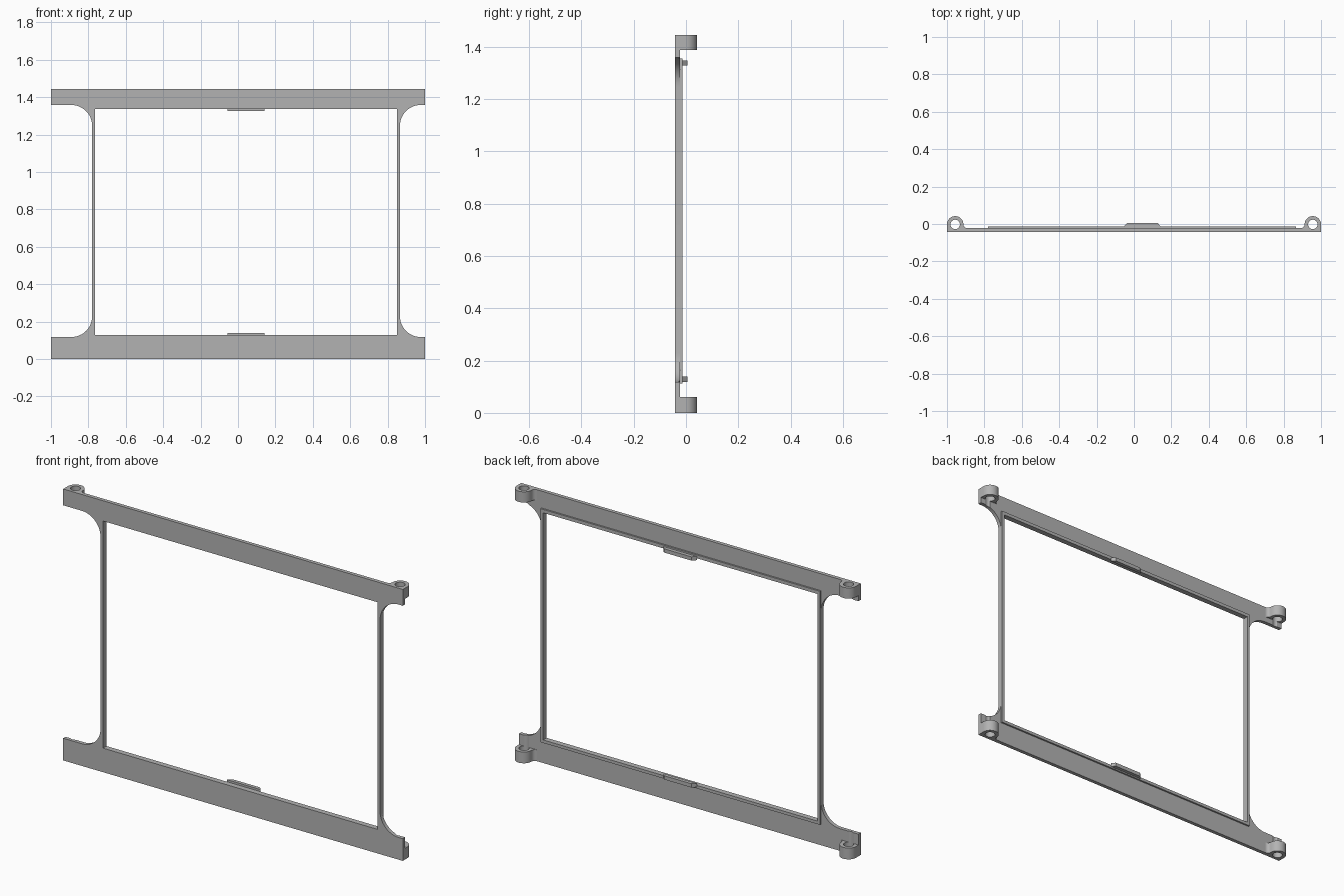
import bpy, bmesh
from math import sin, cos, pi, radians

old = bpy.data.objects.get("Cube")
if old:
    bpy.data.objects.remove(old)

gray = bpy.data.materials.new("gray plastic")
gray.use_nodes = True
gray.diffuse_color = (0.45, 0.45, 0.45, 1)
gray.node_tree.nodes["Principled BSDF"].inputs["Base Color"].default_value = gray.diffuse_color

H = 1.445                       # overall height
FRONT, BACK, RIM = -0.042, -0.022, -0.013
LEFT, RIGHT = -0.78, 0.866      # outer faces of the side strips
WIN = (-0.765, 0.85, 0.128, 1.337)
LUG_X, LUG_Y, LUG_R, HOLE_R = 0.956, -0.002, 0.044, 0.025


def arc(cx, cy, r, a0, a1, n=12):
    steps = [radians(a0 + (a1 - a0) * i / n) for i in range(n + 1)]
    return [(cx + r * cos(a), cy + r * sin(a)) for a in steps]


def prism(name, pts, lo, hi, axis):
    """Extrude a 2D outline: axis 'y' takes (x, z) points, axis 'z' takes (x, y)."""
    bm = bmesh.new()
    place = (lambda p: (p[0], lo, p[1])) if axis == 'y' else (lambda p: (p[0], p[1], lo))
    face = bm.faces.new([bm.verts.new(place(p)) for p in pts])
    top = bmesh.ops.extrude_face_region(bm, geom=[face])
    verts = [v for v in top["geom"] if isinstance(v, bmesh.types.BMVert)]
    d = hi - lo
    bmesh.ops.translate(bm, verts=verts, vec=(0, d, 0) if axis == 'y' else (0, 0, d))
    bmesh.ops.recalc_face_normals(bm, faces=bm.faces)
    mesh = bpy.data.meshes.new(name)
    bm.to_mesh(mesh)
    bm.free()
    ob = bpy.data.objects.new(name, mesh)
    bpy.context.collection.objects.link(ob)
    mesh.materials.append(gray)
    return ob


def select(ob):
    bpy.ops.object.select_all(action='DESELECT')
    ob.select_set(True)
    bpy.context.view_layer.objects.active = ob


def cut(ob, cutters):
    select(ob)
    for c in cutters:
        mod = ob.modifiers.new("cut", 'BOOLEAN')
        mod.operation = 'DIFFERENCE'
        mod.solver = 'EXACT'
        mod.object = c
        bpy.ops.object.modifier_apply(modifier=mod.name)


def rect(x0, x1, z0, z1):
    return [(x0, z0), (x1, z0), (x1, z1), (x0, z1)]


# Cutters for the window and the pin holes
window = prism("window_cutter", rect(*WIN), -0.2, 0.2, 'y')
holes = {s: prism("hole_cutter", arc(s * LUG_X, LUG_Y, HOLE_R, 0, 348.75, 31), -0.1, H + 0.1, 'z')
         for s in (-1, 1)}
for c in (window, *holes.values()):
    c.hide_render = True

# Front plate: two wide bars joined by thin side strips with rounded corners
r, low, high = 0.11, 0.118, 1.358
outline = [(-1, 0), (1, 0), (1, low)]
outline += arc(RIGHT + r, low + r, r, 270, 180)
outline += arc(RIGHT + r, high - r, r, 180, 90)
outline += [(1, high), (1, H), (-1, H), (-1, high)]
outline += arc(LEFT - r, high - r, r, 90, 0)
outline += arc(LEFT - r, low + r, r, 0, -90)
outline += [(-1, low)]
plate = prism("front_plate", outline, FRONT, BACK, 'y')
cut(plate, [window, *holes.values()])

# Raised rim round the window on the back
rim = prism("window_rim", rect(LEFT, RIGHT, 0.112, 1.355), BACK - 0.004, RIM, 'y')
cut(rim, [window])

# Retaining clips overhanging the window, with sloping ends
for name, z0, z1 in (("lower_clip", 0.119, 0.139), ("upper_clip", 1.327, 1.347)):
    prism(name, [(-0.055, RIM), (0.142, RIM), (0.126, 0.006), (-0.036, 0.006)], z0, z1, 'z')

# Pin lugs at the four corners
f = 0.02
half = [(1, -0.03)] + arc(LUG_X, LUG_Y, LUG_R, 0, 180, 24)
half += arc(LUG_X - LUG_R - f, BACK + f, f, 0, -90, 6)
half += [(LUG_X - LUG_R - f, -0.03)]
lugs = []
for side, s in (("right", -1), ("left", 1)):
    for level, z0, z1 in (("lower", 0, 0.06), ("upper", H - 0.057, H)):
        lug = prism(f"{level}_{side}_lug", [(s * x, y) for x, y in half], z0, z1, 'z')
        cut(lug, [holes[s]])
        lugs.append(lug)

for ob in (plate, *lugs):
    select(ob)
    bpy.ops.object.shade_smooth_by_angle(angle=radians(30))
for c in (window, *holes.values()):
    bpy.data.objects.remove(c)
